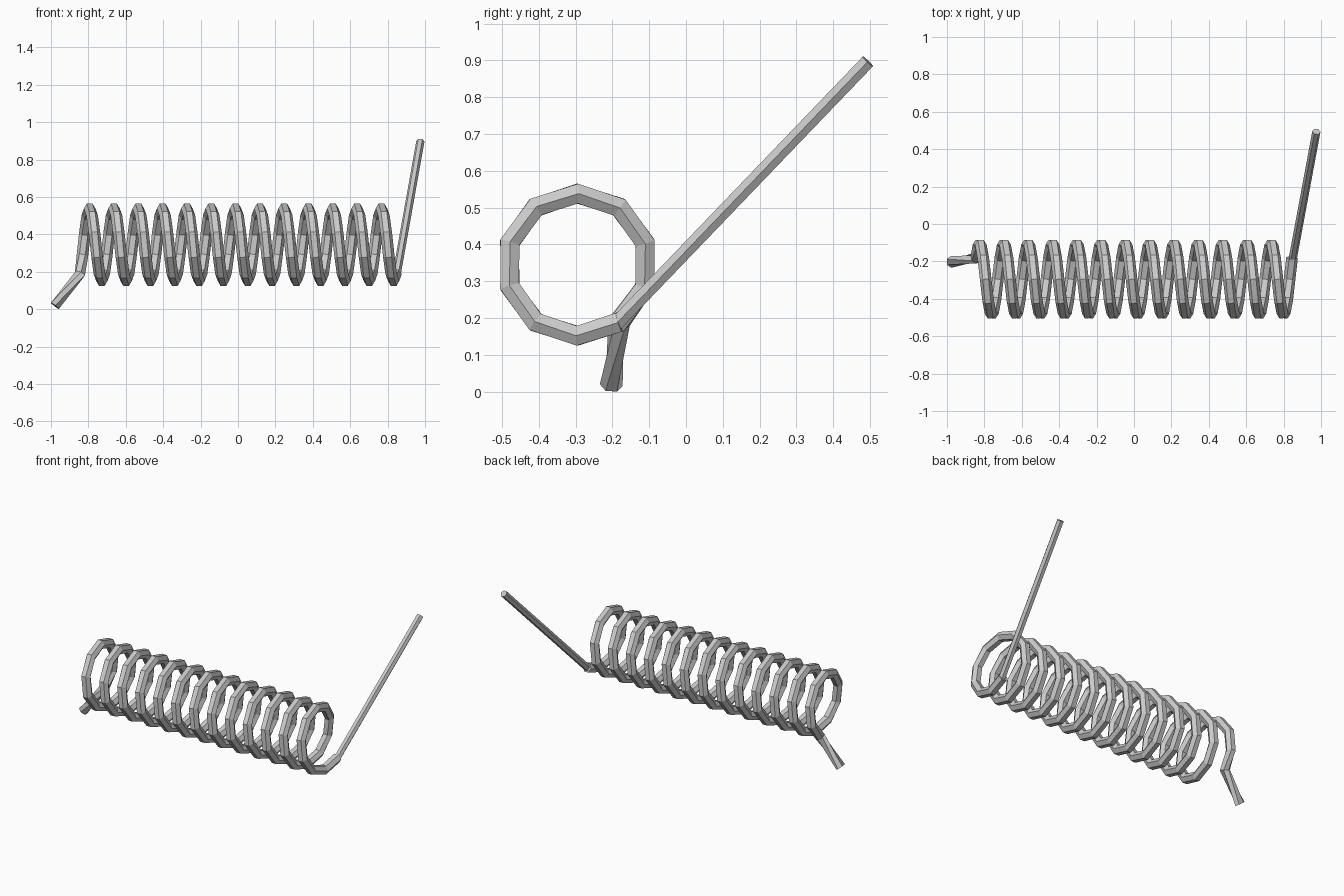
import bpy, bmesh
from math import sin, cos, pi, radians
from mathutils import Vector

if "Cube" in bpy.data.objects:
    bpy.data.objects.remove(bpy.data.objects["Cube"])

SIDES = 6                       # hexagonal wire
WIRE_R, ARM_R = 0.031, 0.022
CY, CZ, COIL_R = -0.295, 0.345, 0.193
TURNS, PITCH, STEPS = 13, 0.13, 10
X0 = -TURNS * PITCH / 2


def sweep(name, path, radius, corner_dirs):
    """Sweep a hexagon along a path; corner_dirs points one corner per ring."""
    bm = bmesh.new()
    rings = []
    n = len(path)
    for i, p in enumerate(path):
        t = Vector((0, 0, 0))
        if i > 0:
            t += (p - path[i - 1]).normalized()
        if i < n - 1:
            t += (path[i + 1] - p).normalized()
        t.normalize()
        u = corner_dirs[i] - corner_dirs[i].dot(t) * t
        u.normalize()
        v = t.cross(u)
        rings.append([bm.verts.new(p + radius * (cos(2 * pi * k / SIDES) * u
                                                 + sin(2 * pi * k / SIDES) * v))
                      for k in range(SIDES)])
    for a, b in zip(rings, rings[1:]):
        for k in range(SIDES):
            j = (k + 1) % SIDES
            bm.faces.new((a[k], a[j], b[j], b[k]))
    bm.faces.new(rings[0][::-1])
    bm.faces.new(rings[-1])
    bmesh.ops.recalc_face_normals(bm, faces=bm.faces)
    mesh = bpy.data.meshes.new(name)
    bm.to_mesh(mesh)
    bm.free()
    obj = bpy.data.objects.new(name, mesh)
    bpy.context.collection.objects.link(obj)
    return obj


# Coil wire: bent foot at the left, then thirteen ten-sided turns
X = Vector((1, 0, 0))
path = [Vector((-0.979, -0.203, 0.018))]
dirs = [Vector((0, -1, 0))]
for i in range(TURNS * STEPS + 1):
    a = radians(-54) + 2 * pi * i / STEPS
    path.append(Vector((X0 + PITCH * i / STEPS,
                        CY + COIL_R * cos(a), CZ + COIL_R * sin(a))))
    dirs.append(Vector((0.72, -0.6, -0.57)) if i == 0 else X)
sweep("coil_spring", path, WIRE_R, dirs)

# Thinner straight arm rising from the right end
end = path[-1]
tip = Vector((0.975, 0.494, 0.897))
sweep("long_arm", [end + Vector((0.003, -0.008, -0.004)), tip], ARM_R, [X, X])
